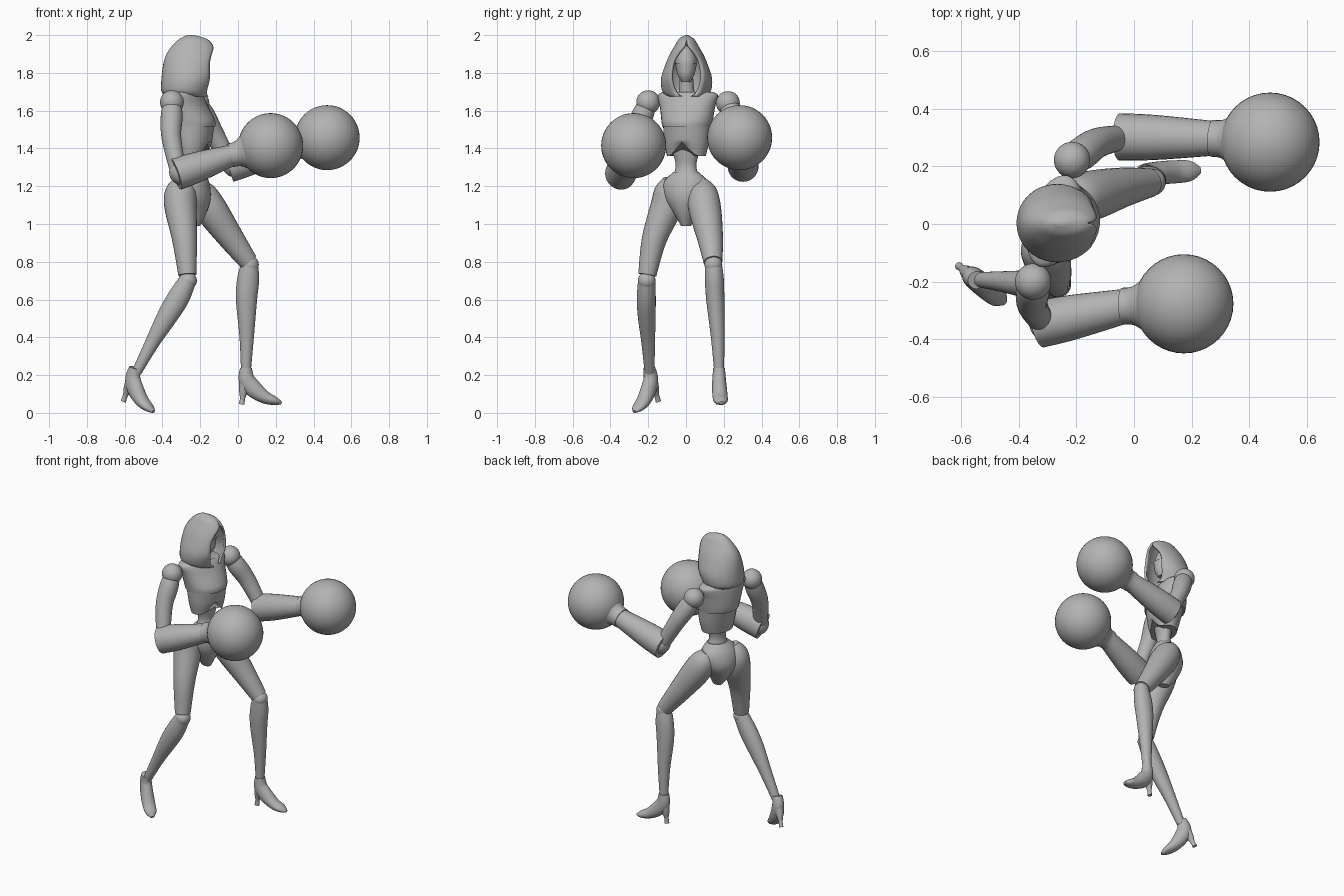
import bpy, bmesh, math
from mathutils import Vector

old = bpy.data.objects.get("Cube")
if old:
    bpy.data.objects.remove(old, do_unlink=True)

grey = bpy.data.materials.new("plain grey")
grey.use_nodes = True
grey.diffuse_color = (0.45, 0.45, 0.45, 1)
grey.node_tree.nodes["Principled BSDF"].inputs["Base Color"].default_value = (0.45, 0.45, 0.45, 1)

UP = Vector((0, 0, 1))
SIDE = Vector((0, 1, 0))
TWIST = Vector((0.3, 0.95, 0)).normalized()   # sideways direction of the turned torso


def finish(bm, name, angle=40):
    bmesh.ops.recalc_face_normals(bm, faces=bm.faces)
    mesh = bpy.data.meshes.new(name)
    bm.to_mesh(mesh)
    bm.free()
    mesh.materials.append(grey)
    for p in mesh.polygons:
        p.use_smooth = True
    mesh.set_sharp_from_angle(angle=math.radians(angle))
    obj = bpy.data.objects.new(name, mesh)
    bpy.context.scene.collection.objects.link(obj)
    return obj


def ball(name, centre, radius):
    bm = bmesh.new()
    bmesh.ops.create_uvsphere(bm, u_segments=40, v_segments=24, radius=radius)
    bmesh.ops.translate(bm, verts=bm.verts, vec=centre)
    return finish(bm, name)


def spline(rows, steps):
    """Catmull-Rom through rows of numbers."""
    out = []
    for i in range(len(rows) - 1):
        a, b, c, d = (rows[max(0, min(len(rows) - 1, i + k))] for k in (-1, 0, 1, 2))
        for s in range(steps):
            t = s / steps
            out.append([0.5 * (2 * q + (r - p) * t + (2 * p - 5 * q + 4 * r - w) * t * t
                               + (3 * q - p - 3 * r + w) * t ** 3)
                        for p, q, r, w in zip(a, b, c, d)])
    return out + [list(rows[-1])]


def loft(name, stations, side=SIDE, axis=None, n=28, steps=5, shape=None):
    """Skin of oval rings; each station is x, y, z, front radius, side radius."""
    rows = spline([tuple(s) if len(s) == 5 else (*s, s[3]) for s in stations], steps)
    pts = [Vector(r[:3]) for r in rows]
    bm = bmesh.new()
    rings = []
    for i, (p, r) in enumerate(zip(pts, rows)):
        t = axis or (pts[min(i + 1, len(pts) - 1)] - pts[max(i - 1, 0)]).normalized()
        v = (side - t * side.dot(t)).normalized()
        u = v.cross(t)
        ring = []
        for k in range(n):
            a = math.tau * k / n
            co = p + u * (r[3] * math.cos(a)) + v * (r[4] * math.sin(a))
            ring.append(bm.verts.new(shape(co, math.cos(a), math.sin(a)) if shape else co))
        rings.append(ring)
    for a, b in zip(rings, rings[1:]):
        for k in range(n):
            bm.faces.new((a[k], a[(k + 1) % n], b[(k + 1) % n], b[k]))
    bm.faces.new(rings[0])
    bm.faces.new(rings[-1])
    return finish(bm, name)


# Hood: stacked ovals left open towards the front, then thickened
def hood():
    rows = spline([  # height, back, front, half width, half opening
        (1.675, -0.37, -0.15, 0.095, 0.03), (1.70, -0.405, -0.15, 0.128, 0.06),
        (1.77, -0.405, -0.12, 0.135, 0.082), (1.85, -0.395, -0.11, 0.11, 0.075),
        (1.90, -0.378, -0.115, 0.088, 0.05), (1.945, -0.348, -0.13, 0.062, 0.012),
        (1.98, -0.31, -0.165, 0.04, 0.0), (2.0, -0.27, -0.235, 0.008, 0.0)], 4)
    bm = bmesh.new()
    grid = []
    for z, back, front, w, gap in rows:
        a0 = math.asin(max(0, min(0.9, gap / w)))
        cx, rx = (back + front) / 2, (front - back) / 2
        line = []
        for k in range(33):
            a = a0 + (math.tau - 2 * a0) * k / 32
            line.append(bm.verts.new((cx + rx * math.cos(a), 0.003 + w * math.sin(a), z)))
        grid.append(line)
    for a, b in zip(grid, grid[1:]):
        for k in range(32):
            bm.faces.new((a[k], a[k + 1], b[k + 1], b[k]))
    bm.faces.new(grid[-1])
    bmesh.ops.remove_doubles(bm, verts=bm.verts, dist=0.0004)
    obj = finish(bm, "hood", 50)
    mod = obj.modifiers.new("cloth thickness", "SOLIDIFY")
    mod.thickness = 0.014
    mod.offset = -1


hood()

# Head, face mask and neck
loft("head", [(-0.225, 0, 1.755, 0.02), (-0.235, 0, 1.79, 0.05, 0.042),
              (-0.245, 0, 1.86, 0.065, 0.056), (-0.25, 0, 1.92, 0.05, 0.04),
              (-0.25, 0, 1.945, 0.012)], axis=UP)
loft("face_mask", [(-0.22, 0, 1.752, 0.022), (-0.231, 0, 1.79, 0.054, 0.044),
                   (-0.24, 0, 1.85, 0.068, 0.058)], axis=UP)
loft("neck", [(-0.27, 0.01, 1.64, 0.06, 0.075), (-0.265, 0.005, 1.69, 0.043),
              (-0.255, 0, 1.80, 0.036)], axis=UP)


# Torso plates, waist and pelvis
def rib_notch(co, front, side):
    if front > 0 and co.z < 1.44:
        co.z += 0.9 * (1.44 - co.z) * max(0, 1 - abs(side) / 0.7)
    return co


loft("chest", [(-0.242, 0.005, 1.515, 0.122, 0.132), (-0.246, 0.006, 1.55, 0.124, 0.138),
               (-0.265, 0.008, 1.62, 0.105, 0.15), (-0.278, 0.01, 1.68, 0.085, 0.165),
               (-0.278, 0.01, 1.70, 0.068, 0.135)], side=TWIST, axis=UP)
loft("rib_plate", [(-0.235, 0.002, 1.36, 0.076, 0.105), (-0.235, 0.003, 1.43, 0.094, 0.12),
                   (-0.24, 0.005, 1.53, 0.114, 0.128)], side=TWIST, axis=UP, shape=rib_notch)
loft("waist", [(-0.235, 0, 1.43, 0.06, 0.085), (-0.235, 0, 1.36, 0.047, 0.066),
               (-0.235, 0, 1.30, 0.042, 0.056), (-0.235, 0, 1.23, 0.065, 0.08)],
     side=TWIST, axis=UP)
loft("pelvis", [(-0.235, 0, 1.275, 0.055, 0.068), (-0.245, 0, 1.22, 0.09, 0.12),
                (-0.25, 0, 1.14, 0.105, 0.115), (-0.245, 0, 1.06, 0.08, 0.065),
                (-0.235, 0, 0.99, 0.035, 0.025)], side=TWIST, axis=UP)


# Arms: shoulder ball, upper arm, forearm shell, cuff and round glove
def arm(side_name, shoulder, elbow, wrist, glove, bow):
    s, e, w, g = (Vector(p) for p in (shoulder, elbow, wrist, glove))
    mid = s.lerp(e, 0.5) + Vector(bow)
    away = (w - e).normalized()
    ball(side_name + "_shoulder", s, 0.063)
    loft(side_name + "_upper_arm", [(*s.lerp(e, 0.03), 0.048), (*s.lerp(mid, 0.4), 0.058),
                                    (*mid, 0.052), (*e, 0.042)])
    ball(side_name + "_elbow", e + away * 0.02, 0.068)
    loft(side_name + "_forearm", [(*(e - away * 0.015), 0.086, 0.082),
                                  (*e.lerp(w, 0.35), 0.08, 0.078), (*w, 0.056, 0.06)])
    out = (g - w).normalized()
    loft(side_name + "_cuff", [(*(w - out * 0.01), 0.064), (*(w + out * 0.03), 0.068),
                               (*(w + out * 0.08), 0.10), (*(w + out * 0.13), 0.13)])
    ball(side_name + "_glove", g, 0.172)


arm("right", (-0.35, -0.2, 1.645), (-0.315, -0.345, 1.268), (-0.03, -0.285, 1.365),
    (0.173, -0.277, 1.415), (-0.02, -0.01, 0))
arm("left", (-0.215, 0.222, 1.64), (-0.035, 0.302, 1.31), (0.28, 0.297, 1.405),
    (0.472, 0.284, 1.457), (0, 0.02, 0))


# Legs
def leg(side_name, thigh, knee, shin):
    loft(side_name + "_thigh", thigh)
    ball(side_name + "_knee", knee, 0.047)
    loft(side_name + "_shin", shin)


leg("left",
    [(-0.22, 0.08, 1.225, 0.04), (-0.2, 0.088, 1.17, 0.076), (-0.145, 0.1, 1.08, 0.086),
     (-0.04, 0.127, 0.93, 0.069), (0.055, 0.143, 0.80, 0.05)],
    (0.063, 0.145, 0.785),
    [(0.062, 0.145, 0.785, 0.045), (0.054, 0.15, 0.71, 0.058, 0.05),
     (0.045, 0.155, 0.6, 0.056, 0.048), (0.046, 0.168, 0.4, 0.038, 0.036),
     (0.042, 0.175, 0.22, 0.026)])
leg("right",
    [(-0.285, -0.075, 1.235, 0.045), (-0.3, -0.085, 1.18, 0.08), (-0.305, -0.1, 1.1, 0.086),
     (-0.283, -0.168, 0.92, 0.066), (-0.268, -0.205, 0.73, 0.048)],
    (-0.265, -0.208, 0.70),
    [(-0.262, -0.208, 0.71, 0.045), (-0.315, -0.21, 0.61, 0.058, 0.05),
     (-0.375, -0.208, 0.51, 0.054, 0.047), (-0.455, -0.2, 0.37, 0.038, 0.036),
     (-0.537, -0.193, 0.215, 0.026)])


# Heeled shoes, laid out in the foot's own forward/up plane
def shoe(side_name, ankle, forward, pitch):
    f = Vector(forward).normalized()
    across = UP.cross(f)
    c, s = math.cos(pitch), math.sin(pitch)

    def place(a, b, *radii):
        p = Vector(ankle) + f * (a * c + b * s) + UP * (b * c - a * s)
        return (*p, *radii)

    loft(side_name + "_shoe", [place(0, 0.01, 0.031, 0.031), place(0.004, -0.05, 0.043, 0.036),
                               place(0.04, -0.1, 0.046, 0.039), place(0.1, -0.145, 0.034, 0.04),
                               place(0.155, -0.165, 0.022, 0.035),
                               place(0.188, -0.176, 0.008, 0.012)], side=across)
    loft(side_name + "_heel", [place(0, -0.05, 0.036, 0.032), place(-0.012, -0.11, 0.025, 0.022),
                               place(-0.018, -0.15, 0.014, 0.013),
                               place(-0.022, -0.183, 0.015, 0.014)], side=across, n=16)


shoe("left", (0.042, 0.175, 0.228), (1, 0.06, 0), 0)
shoe("right", (-0.548, -0.193, 0.23), (0.78, -0.62, 0), 0.3)
